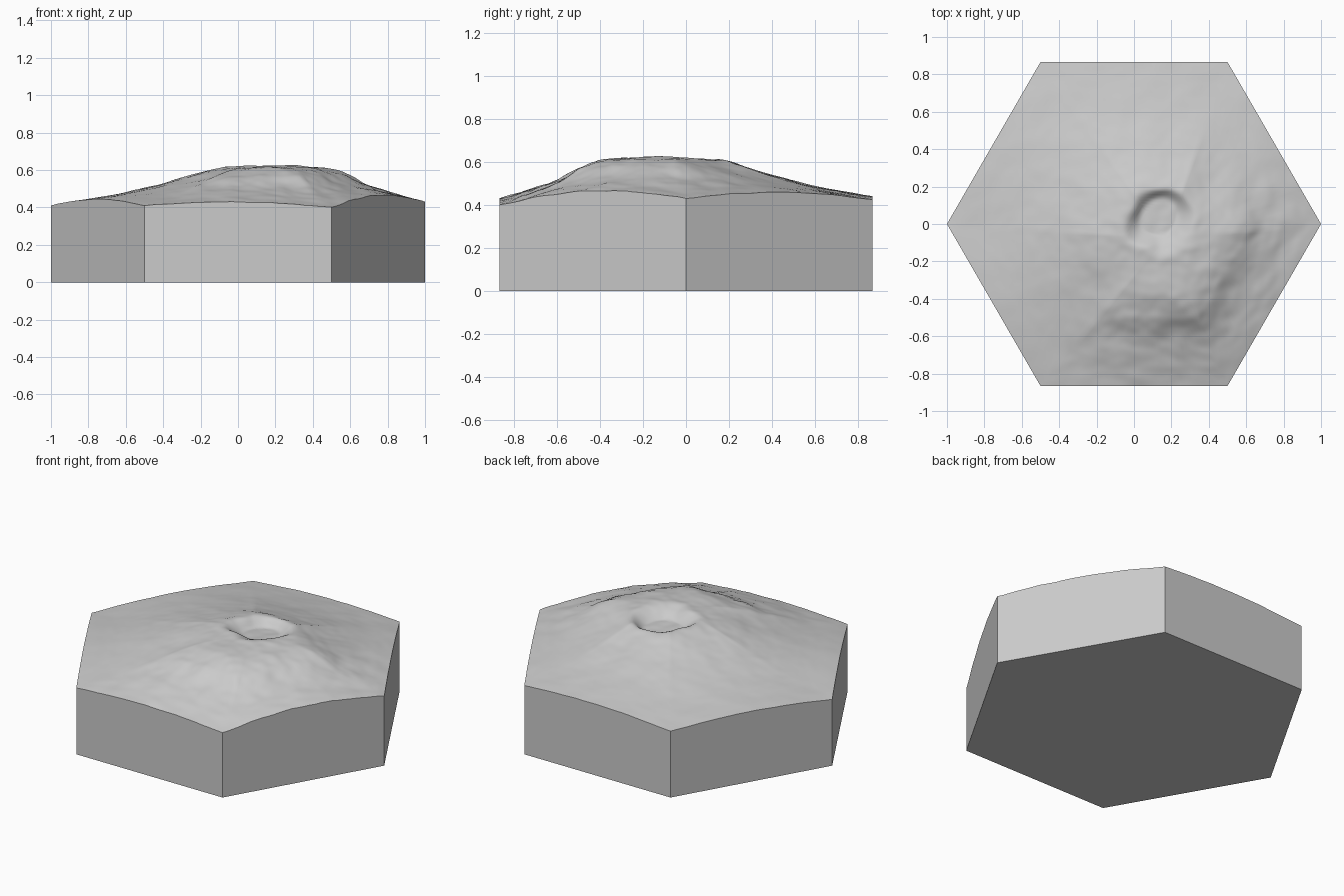
import bpy, bmesh, math
from mathutils import Vector, noise

if "Cube" in bpy.data.objects:
    bpy.data.objects.remove(bpy.data.objects["Cube"], do_unlink=True)

SEG, RINGS = 28, 64                      # columns per hexagon side, rings up the mound
AROUND = SEG * 6
PEAK = Vector((0.17, -0.08))             # middle of the plateau
CRATER, CRATER_R = Vector((0.14, 0.02)), 0.175
SUMMIT = 0.618
CORNERS = [0.43, 0.425, 0.41, 0.41, 0.41, 0.40]      # rim height at each corner, from +x
MIDDLES = [0.46, 0.44, 0.435, 0.445, 0.43, 0.465]    # rim height at the middle of each side
GENTLE = [(0, 1), (0.25, 0.94), (0.5, 0.56), (0.75, 0.23), (1, 0)]
STEEP = [(0, 1), (0.36, 0.97), (0.52, 0.77), (0.66, 0.46), (0.8, 0.25), (1, 0)]


def smooth(a, b, x):
    x = min(max((x - a) / (b - a), 0), 1)
    return x * x * (3 - 2 * x)


def profile(points, t):
    """Catmull-Rom style interpolation of a slope profile."""
    for i in range(len(points) - 1):
        (x0, y0), (x1, y1) = points[i], points[i + 1]
        if t <= x1:
            xa, ya = points[max(i - 1, 0)]
            xb, yb = points[min(i + 2, len(points) - 1)]
            w, u = x1 - x0, (t - x0) / (x1 - x0)
            m0, m1 = (y1 - ya) / (x1 - xa) * w, (yb - y0) / (xb - x0) * w
            return ((2*u**3 - 3*u*u + 1) * y0 + (u**3 - 2*u*u + u) * m0
                    + (3*u*u - 2*u**3) * y1 + (u**3 - u*u) * m1)
    return 0


def boundary(i):
    """Point on the hexagon outline and the terrain height there."""
    side, s = i // SEG, (i % SEG) / SEG
    a, b = (Vector((math.cos(k * math.pi / 3), math.sin(k * math.pi / 3)))
            for k in (side, side + 1))
    base = CORNERS[side] * (1 - s) + CORNERS[(side + 1) % 6] * s
    bulge = MIDDLES[side] - (CORNERS[side] + CORNERS[(side + 1) % 6]) / 2
    return a.lerp(b, s), base + bulge * math.sin(math.pi * s)


def height(p, t, edge):
    # Slope, steeper toward the front left
    d = (p - PEAK).normalized() if t > 0 else Vector((0, 1))
    steep = smooth(-0.3, 0.7, d.dot(Vector((0.7, -0.7))))
    k = profile(GENTLE, t) * (1 - steep) + profile(STEEP, t) * steep
    z = edge + (SUMMIT - edge) * k
    # Crater with a sharp back right wall and a gentle opposite one
    c = p - CRATER
    wobble = 1 + 0.2 * noise.noise(Vector((p.x * 7, p.y * 7, 2)))
    r = c.length / (CRATER_R * wobble)
    wall = 0.62 - 0.3 * smooth(-0.1, 0.15, (c.x - c.y) * 0.7)
    z -= 0.05 * (1 - smooth(wall, 1.05, r))
    z += 0.006 * math.exp(-((r - 1.15) / 0.2) ** 2)
    # Weathered ground, rougher on the steep flank
    rough = (0.006 + 0.010 * steep * smooth(0.3, 0.6, t)) * (1 - 0.6 * t)
    z += rough * noise.noise(Vector((p.x * 8, p.y * 8, 5)))
    z += 0.45 * rough * noise.noise(Vector((p.x * 19, p.y * 19, 9)))
    return z


bm = bmesh.new()
outline = [boundary(i) for i in range(AROUND)]

# Terrain rings from the plateau out to the hexagon edge
top = bm.verts.new((*PEAK, height(PEAK, 0, 0.43)))
rings = []
for j in range(1, RINGS + 1):
    t = j / RINGS
    ring = []
    for b, edge in outline:
        p = PEAK.lerp(b, t)
        ring.append(bm.verts.new((*p, height(p, t, edge))))
    rings.append(ring)
for i in range(AROUND):
    n = (i + 1) % AROUND
    bm.faces.new((top, rings[0][i], rings[0][n])).smooth = True
    for a, b in zip(rings, rings[1:]):
        bm.faces.new((a[i], b[i], b[n], a[n])).smooth = True

# Upright sides, one flat face each, and the underside
feet = [bm.verts.new((*outline[k * SEG][0], 0)) for k in range(6)]
for k in range(6):
    rim = [rings[-1][(k * SEG + i) % AROUND] for i in range(SEG + 1)]
    bm.faces.new([feet[k], feet[(k + 1) % 6]] + rim[::-1])
bm.faces.new(feet[::-1])
for e in bm.edges:
    if any(not f.smooth for f in e.link_faces):
        e.smooth = False

mesh = bpy.data.meshes.new("volcano_tile")
bm.to_mesh(mesh)
bm.free()
tile = bpy.data.objects.new("volcano_tile", mesh)
bpy.context.collection.objects.link(tile)

# Plain stone colour
stone = bpy.data.materials.new("light_grey")
stone.use_nodes = True
colour = (0.6, 0.6, 0.6, 1)
stone.diffuse_color = colour
stone.node_tree.nodes["Principled BSDF"].inputs["Base Color"].default_value = colour
mesh.materials.append(stone)
